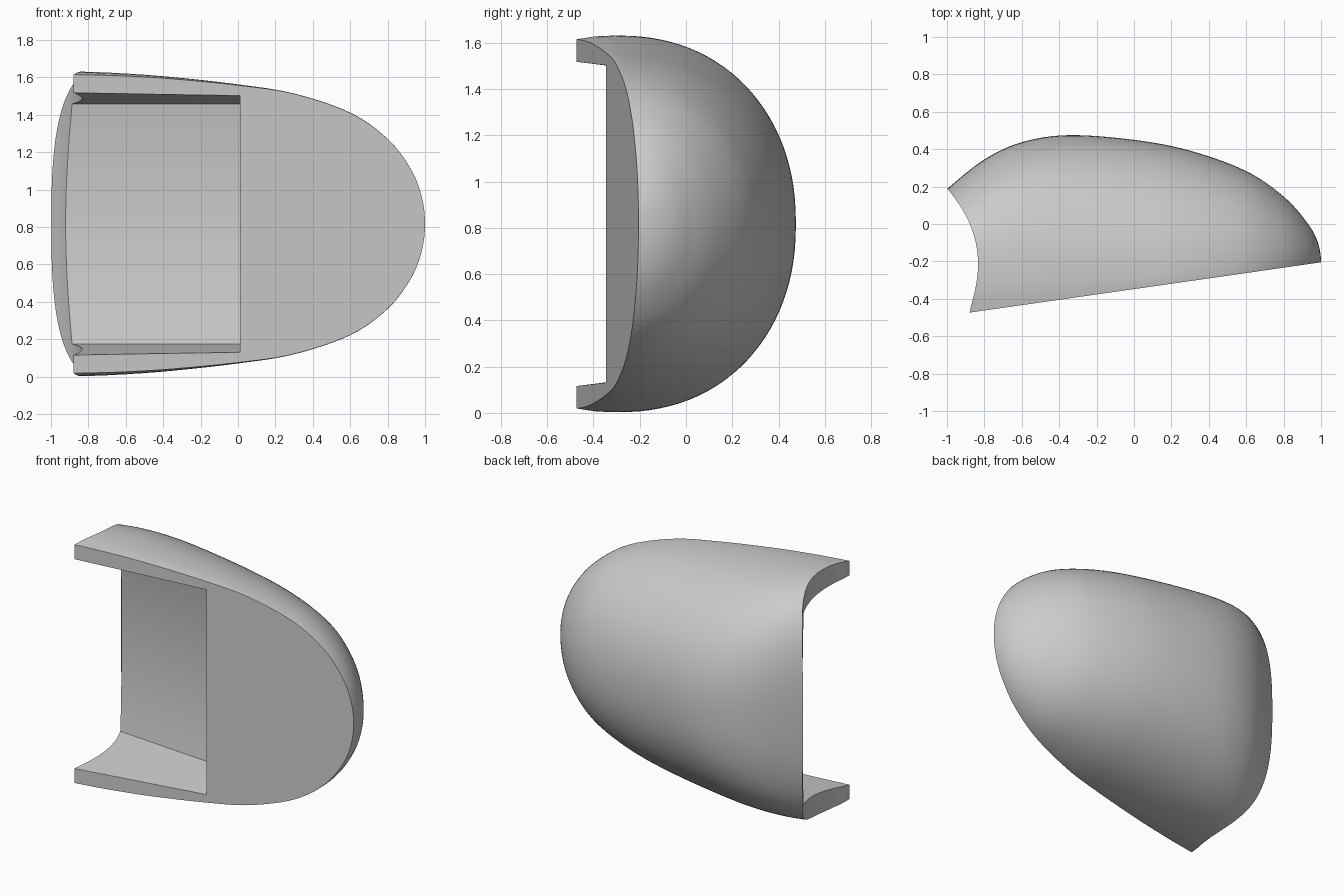
import bpy
import bmesh
import math
from mathutils import Vector

MID = 0.817  # height of the mirror plane

old = bpy.data.objects.get("Cube")
if old:
    bpy.data.objects.remove(old, do_unlink=True)

grey = bpy.data.materials.new("plain grey")
grey.use_nodes = True
colour = (0.6, 0.6, 0.6, 1)
grey.diffuse_color = colour
grey.node_tree.nodes["Principled BSDF"].inputs["Base Color"].default_value = colour


def spline(points, steps):
    """Catmull-Rom through all points except the first and last guides."""
    pts = [Vector(p) for p in points]
    out = []
    for a, b, c, d in zip(pts, pts[1:], pts[2:], pts[3:]):
        for i in range(steps):
            t = i / steps
            out.append(0.5 * (2 * b + (c - a) * t + (2 * a - 5 * b + 4 * c - d) * t**2
                              + (3 * b - a - 3 * c + d) * t**3))
    return out + [pts[-2]]


def front_y(x):
    """Slanted flat front."""
    return -0.205 + (x - 1) * 0.143


def make_object(name, bm):
    bmesh.ops.recalc_face_normals(bm, faces=bm.faces)
    mesh = bpy.data.meshes.new(name)
    bm.to_mesh(mesh)
    bm.free()
    mesh.materials.append(grey)
    obj = bpy.data.objects.new(name, mesh)
    bpy.context.collection.objects.link(obj)
    return obj


def loft(name, rings):
    """Closed solid through rings of equal point count."""
    bm = bmesh.new()
    rows = [[bm.verts.new(p) for p in ring] for ring in rings]
    for a, b in zip(rows, rows[1:]):
        for i in range(len(a)):
            j = (i + 1) % len(a)
            bm.faces.new((a[i], a[j], b[j], b[i]))
    bm.faces.new(rows[0])
    bm.faces.new(rows[-1])
    return make_object(name, bm)


def section(x, half, rear, power, count=56):
    """Rounded cross-section, tucked in slightly where it meets the front."""
    yp = front_y(x)
    depth = rear - yp
    tuck = min(max(0.02, 0.16 * (0.4 - x) / 1.28), depth * 0.3)
    pinch = 0.02 * tuck / 0.15
    ring = [(x, yp, MID + half * (1 - pinch)),
            (x, yp + tuck / 2, MID + half * (1 - pinch / 4))]
    for i in range(count + 1):
        a = math.pi * i / count
        s, c = max(math.sin(a), 0), math.cos(a)
        ring.append((x, yp + tuck + (depth - tuck) * s ** (2 / power),
                     MID + math.copysign(half * abs(c) ** (2 / power), c)))
    return ring + [(px, py, 2 * MID - pz) for px, py, pz in reversed(ring[:2])]


# Outer body: x, half height, rear y, squareness
stations = [
    (-1.25, 0.815, -0.08, 2.6), (-1.12, 0.816, 0.07, 2.6), (-1, 0.817, 0.187, 2.6),
    (-0.8, 0.813, 0.345, 2.55), (-0.6, 0.804, 0.437, 2.4), (-0.35, 0.785, 0.475, 2.23),
    (0, 0.746, 0.45, 2.15), (0.3, 0.697, 0.392, 2.1), (0.6, 0.595, 0.283, 2.05),
    (0.8, 0.455, 0.147, 2), (0.92, 0.3, 0.015, 2), (0.98, 0.155, -0.09, 2),
    (1, 0.002, -0.203, 2), (0.98, -0.155, -0.31, 2),
]
body = loft("housing", [section(*p) for p in spline(stations, 6)])

# Concave open end
end_curve = [(-0.9, -0.75), (-0.895, -0.6), (-0.878, -0.47), (-0.845, -0.33),
             (-0.834, -0.214), (-0.846, -0.1), (-0.882, 0.01), (-0.932, 0.1),
             (-0.997, 0.187), (-1.1, 0.3), (-1.2, 0.4)]
outline = [tuple(p) for p in spline(end_curve, 5)] + [(-1.5, 0.3), (-1.5, -0.6)]
end_cutter = loft("end_cutter", [[(x, y, z) for x, y in outline] for z in (-0.3, 2)])


# Recess with a gently bowed back wall
def recess_ring(x):
    yp = front_y(x)
    lip = 0.686 - x * 0.017
    back_y, back_h = -0.05 - 0.08 * x, 0.642
    mouth = lip + 0.2 * (lip - back_h) / (back_y - yp)
    ring = [(x, yp - 0.2, MID - mouth)]
    for i in range(25):
        t = 2 * i / 24 - 1
        ring.append((x, back_y + 0.06 * (1 - t * t), MID + back_h * t))
    return ring + [(x, yp - 0.2, MID + mouth)]


recess_cutter = loft("recess_cutter", [recess_ring(0.01 - 0.12 * i) for i in range(11)])

# Cut the body, then drop the cutters
bpy.ops.object.select_all(action="DESELECT")
bpy.context.view_layer.objects.active = body
body.select_set(True)
for cutter in (end_cutter, recess_cutter):
    mod = body.modifiers.new(cutter.name, "BOOLEAN")
    mod.operation = "DIFFERENCE"
    mod.solver = "EXACT"
    mod.object = cutter
    bpy.ops.object.modifier_apply(modifier=mod.name)
    bpy.data.objects.remove(cutter, do_unlink=True)

bpy.ops.object.shade_smooth_by_angle(angle=math.radians(30))
